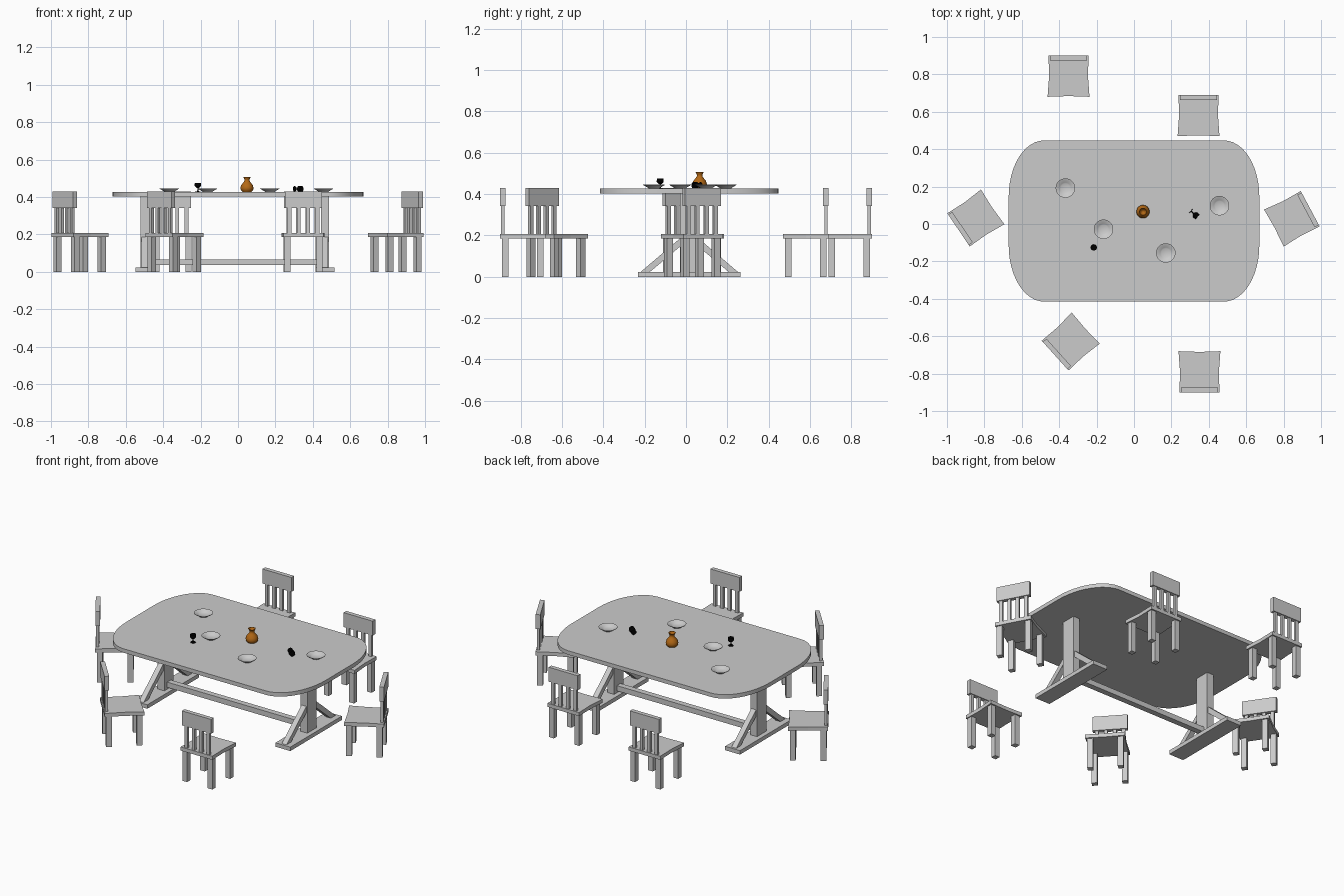
import bpy, bmesh
from math import cos, sin, pi, radians
from mathutils import Matrix, Vector

if "Cube" in bpy.data.objects:
    bpy.data.objects.remove(bpy.data.objects["Cube"])


def material(name, colour):
    m = bpy.data.materials.new(name)
    m.use_nodes = True
    m.diffuse_color = (*colour, 1)
    m.node_tree.nodes["Principled BSDF"].inputs["Base Color"].default_value = (*colour, 1)
    return m


GREY = material("pale grey", (0.6, 0.6, 0.6))
AMBER = material("amber brown", (0.45, 0.14, 0.008))
BLACK = material("black", (0, 0, 0))


def finish(name, bm, mat, matrix=Matrix(), smooth=False):
    bmesh.ops.recalc_face_normals(bm, faces=bm.faces)
    mesh = bpy.data.meshes.new(name)
    bm.to_mesh(mesh)
    bm.free()
    mesh.materials.append(mat)
    ob = bpy.data.objects.new(name, mesh)
    bpy.context.collection.objects.link(ob)
    ob.matrix_world = matrix
    if smooth:
        bpy.ops.object.select_all(action='DESELECT')
        ob.select_set(True)
        bpy.context.view_layer.objects.active = ob
        bpy.ops.object.shade_smooth_by_angle(angle=radians(35))
    return ob


def add_box(bm, centre, size):
    bmesh.ops.create_cube(bm, size=1, matrix=Matrix.Translation(centre) @ Matrix.Diagonal((*size, 1)))


def box(name, centre, size, matrix=Matrix()):
    bm = bmesh.new()
    add_box(bm, centre, size)
    return finish(name, bm, GREY, matrix)


def prism(name, outline, direction, matrix=Matrix(), smooth=False):
    """Extrude a closed outline of 3D points along a direction."""
    bm = bmesh.new()
    face = bm.faces.new([bm.verts.new(p) for p in outline])
    geom = bmesh.ops.extrude_face_region(bm, geom=[face])["geom"]
    verts = [g for g in geom if isinstance(g, bmesh.types.BMVert)]
    bmesh.ops.translate(bm, verts=verts, vec=direction)
    return finish(name, bm, GREY, matrix, smooth)


def lathe(name, profile, mat, matrix, steps=28):
    """Spin a (radius, height) profile around the vertical axis."""
    bm = bmesh.new()
    verts = [bm.verts.new((r, 0, z)) for r, z in profile]
    edges = [bm.edges.new(pair) for pair in zip(verts, verts[1:])]
    bmesh.ops.spin(bm, geom=verts + edges, cent=(0, 0, 0), axis=(0, 0, 1),
                   angle=2 * pi, steps=steps, use_duplicate=False)
    bmesh.ops.remove_doubles(bm, verts=bm.verts, dist=1e-5)
    return finish(name, bm, mat, matrix, True)


# Table top with elliptical corners
TABLE_Y, TOP = 0.016, 0.427
HALF_X, HALF_Y, CORNER_X, CORNER_Y = 0.67, 0.431, 0.19, 0.3
outline = []
for quarter, (sx, sy) in enumerate([(1, 1), (-1, 1), (-1, -1), (1, -1)]):
    for i in range(13):
        a = (quarter + i / 12) * pi / 2
        outline.append((sx * (HALF_X - CORNER_X) + CORNER_X * cos(a),
                        TABLE_Y + sy * (HALF_Y - CORNER_Y) + CORNER_Y * sin(a), TOP - 0.024))
prism("table_top", outline, (0, 0, 0.024), smooth=True)

# Trestles: foot, post and two slanted braces at each end
FRAME_X, SPAN = -0.017, 0.482
for side, sx in (("left", 1), ("right", -1)):
    place = Matrix.Translation((FRAME_X + sx * SPAN, TABLE_Y, 0))
    box(side + "_table_foot", (0, 0, 0.012), (0.1, 0.496, 0.024), place)
    box(side + "_table_post", (0, 0, 0.214), (0.045, 0.09, 0.38), place)
    for end, sy in (("back", 1), ("front", -1)):
        brace = [(-0.016, sy * y, z) for y, z in
                 ((0.04, 0.15), (0.04, 0.19), (0.235, 0.024), (0.19, 0.024))]
        prism(f"{side}_{end}_brace", brace, (0.032, 0, 0), place)
box("stretcher", (FRAME_X, TABLE_Y, 0.051), (2 * SPAN, 0.035, 0.032))


# Chairs, each facing its own local +x
def chair(name, x, y, facing):
    place = Matrix.Translation((x, y, 0)) @ Matrix.Rotation(radians(facing), 4, 'Z')
    seat = [(-0.11, -0.107), (0, -0.104), (0.11, -0.112), (0.106, 0),
            (0.11, 0.112), (0, 0.104), (-0.11, 0.107)]
    prism(name + "_seat", [(px, py, 0.186) for px, py in seat], (0, 0, 0.022), place)
    bm = bmesh.new()
    for lx in (-0.085, 0.085):
        for ly in (-0.085, 0.085):
            add_box(bm, (lx, ly, 0.0935), (0.032, 0.032, 0.187))
    finish(name + "_legs", bm, GREY, place)
    bm = bmesh.new()
    for i in range(4):
        add_box(bm, (-0.097, -0.075 + 0.05 * i, 0.276), (0.016, 0.02, 0.14))
    finish(name + "_slats", bm, GREY, place)
    box(name + "_backrest", (-0.097, 0, 0.386), (0.026, 0.196, 0.088), place)


chair("back_right_chair", -0.35, 0.79, -90)
chair("back_left_chair", 0.345, 0.58, -90)
chair("right_end_chair", -0.847, 0.03, 34)
chair("left_end_chair", 0.845, 0.03, 208)
chair("front_right_chair", -0.34, -0.63, 42)
chair("front_left_chair", 0.35, -0.79, 90)

# Shallow plates
plate = [(0, 0), (0.026, 0), (0.03, 0.004), (0.052, 0.017), (0.052, 0.019),
         (0.046, 0.0175), (0.03, 0.008), (0.024, 0.005), (0, 0.004)]
for i, (x, y) in enumerate([(0.457, 0.098), (0.17, -0.155), (-0.163, -0.028), (-0.367, 0.192)]):
    lathe(f"plate_{i + 1}", plate, GREY, Matrix.Translation((x, y, TOP)))

# Vase
vase = [(0, 0), (0.024, 0), (0.033, 0.01), (0.035, 0.022), (0.031, 0.036), (0.02, 0.05),
        (0.013, 0.06), (0.013, 0.067), (0.021, 0.081), (0.018, 0.081), (0.01, 0.066), (0, 0.06)]
lathe("vase", vase, AMBER, Matrix.Translation((0.048, 0.066, TOP)))

# Goblets, one standing and one lying on its side
goblet = [(0, 0), (0.015, 0), (0.014, 0.002), (0.003, 0.004), (0.0025, 0.02), (0.01, 0.024),
          (0.017, 0.032), (0.016, 0.049), (0.014, 0.049), (0.014, 0.032), (0, 0.026)]
lathe("standing_goblet", goblet, BLACK, Matrix.Translation((-0.215, -0.125, TOP)), 20)
lying = Vector((0.75, -0.66, 0)).to_track_quat('Z', 'Y').to_matrix().to_4x4()
lathe("fallen_goblet", goblet, BLACK, Matrix.Translation((0.303, 0.07, TOP + 0.016)) @ lying, 20)
